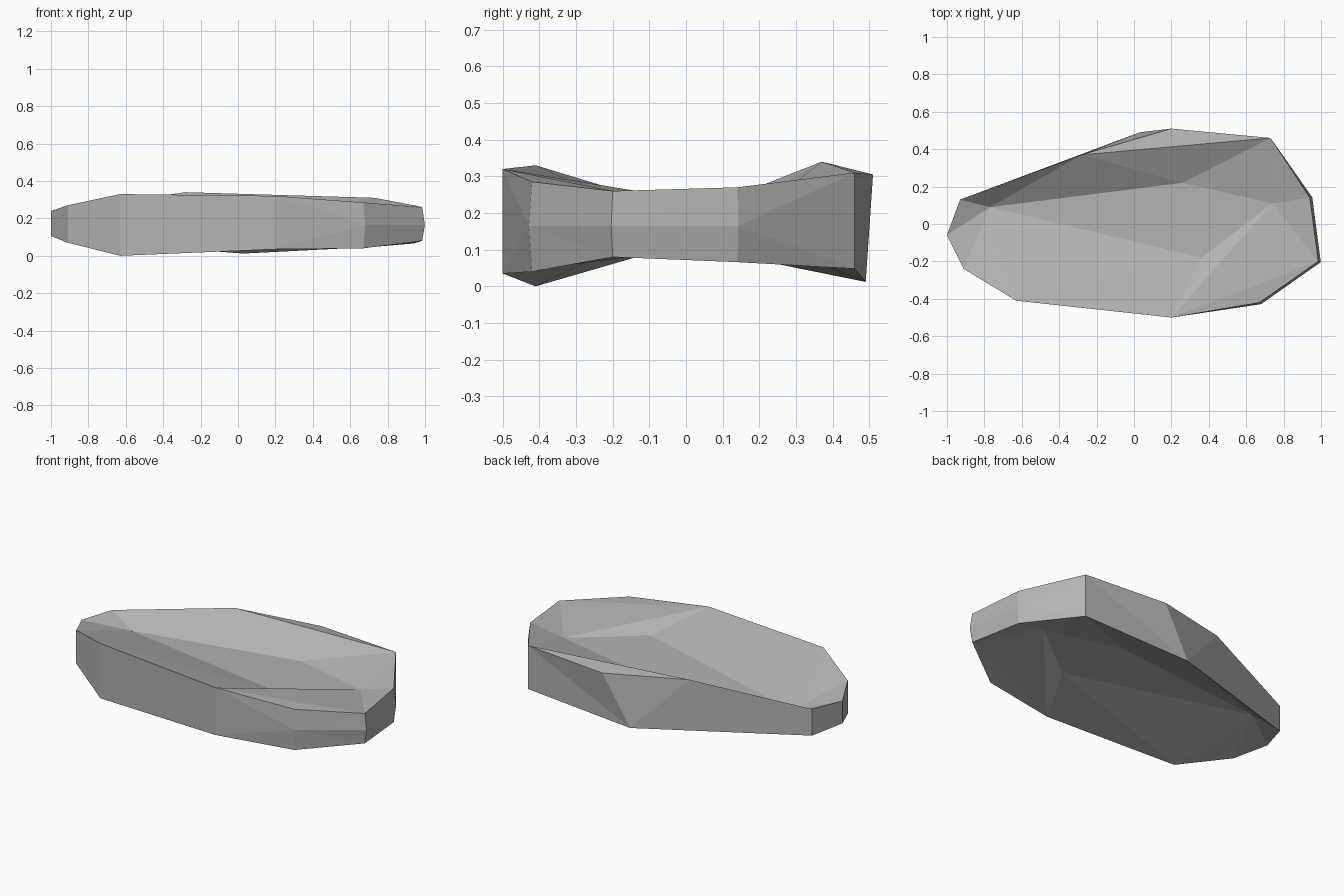
import bpy
import bmesh

old = bpy.data.objects.get("Cube")
if old:
    bpy.data.objects.remove(old, do_unlink=True)

stone = bpy.data.materials.new("stone grey")
stone.use_nodes = True
grey = (0.45, 0.45, 0.45, 1)
stone.diffuse_color = grey
stone.node_tree.nodes["Principled BSDF"].inputs["Base Color"].default_value = grey

# Rim stations, counter-clockwise: x, y, upper z, lower z
RIM = {
    "A": (.985, -.2, .26, .08), "B": (.94, .14, .27, .066),
    "C": (.73, .46, .31, .048), "D": (.2, .51, .305, .012),
    "E": (-.28, .37, .34, .012), "F": (-.93, .13, .245, .085),
    "G": (-1, -.06, .24, .105), "H": (-.91, -.24, .27, .07),
    "I": (-.63, -.41, .33, 0), "J": (.2, -.5, .32, .035),
    "K": (.67, -.42, .285, .04),
}
# Sunken points inside the upper and lower hollows
HOLLOW = {
    "P": (-.77, .09, .178, .145), "Q": (.26, .22, .222, .12),
    "R": (.74, .11, .22, .115), "S": (.36, -.18, .225, .11),
}
# Facets named by their corner points
SHARED = "QCR CBR BAR AJR AKJ RJS QRS PQS PSI SJI PIH PHG PGF".split()
UPPER = "FPE EPQ EQC ECD".split()
LOWER = "FPD DPQ DQC".split()

bm = bmesh.new()
points = {**RIM, **HOLLOW}
top = {k: bm.verts.new((x, y, hi)) for k, (x, y, hi, lo) in points.items()}
bottom = {k: bm.verts.new((x, y, lo)) for k, (x, y, hi, lo) in points.items() if k != "E"}

# The lower back edge has one corner beneath two upper corners
bottom["D"].co.x, bottom["D"].co.y = .03, .49
bottom["E"] = bottom["D"]

# Slightly bulging waist on the blunt end
waist = {k: bm.verts.new((RIM[k][0] * 1.014, RIM[k][1] * 1.02, .165)) for k in "KAB"}

# Upper and lower hollow faces
for layer, facets in ((top, SHARED + UPPER), (bottom, SHARED + LOWER)):
    for corners in facets:
        bm.faces.new([layer[c] for c in corners])

# Side walls, fanned around the waist points where there are any
names = "".join(RIM)
for a, b in zip(names, names[1:] + names[0]):
    ring = [bottom[a], bottom[b], waist.get(b), top[b], top[a], waist.get(a)]
    ring = list(dict.fromkeys(v for v in ring if v))
    hub = waist.get(a) or waist.get(b) or top["E" if "E" in (a, b) else a]
    i = ring.index(hub)
    fan = ring[i + 1:] + ring[:i]
    for p, q in zip(fan, fan[1:]):
        bm.faces.new((hub, p, q))

bmesh.ops.recalc_face_normals(bm, faces=bm.faces)
mesh = bpy.data.meshes.new("flat_rock")
bm.to_mesh(mesh)
bm.free()
mesh.materials.append(stone)
rock = bpy.data.objects.new("flat_rock", mesh)
bpy.context.collection.objects.link(rock)
